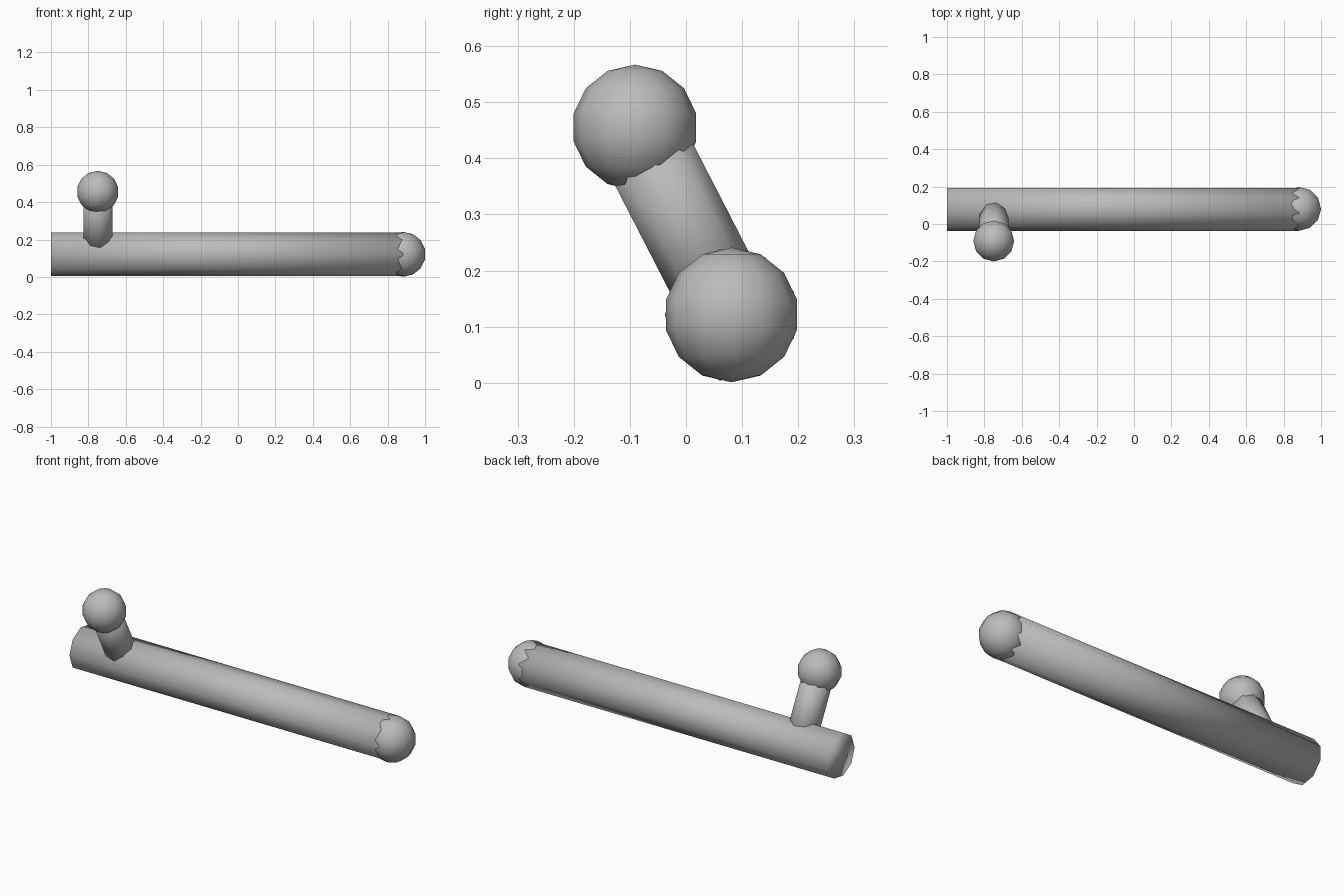
import bpy, bmesh, math
from mathutils import Vector

cube = bpy.data.objects.get("Cube")
if cube:
    bpy.data.objects.remove(cube, do_unlink=True)

grey = bpy.data.materials.new("plain_grey")
grey.use_nodes = True
grey.diffuse_color = (0.5, 0.5, 0.5, 1)
grey.node_tree.nodes["Principled BSDF"].inputs["Base Color"].default_value = (0.5, 0.5, 0.5, 1)


def finish(name, bm):
    bmesh.ops.recalc_face_normals(bm, faces=bm.faces)
    for face in bm.faces:
        face.smooth = True
    mesh = bpy.data.meshes.new(name)
    bm.to_mesh(mesh)
    bm.free()
    mesh.materials.append(grey)
    obj = bpy.data.objects.new(name, mesh)
    bpy.context.collection.objects.link(obj)
    return obj


def ball(name, centre, radius):
    bm = bmesh.new()
    bmesh.ops.create_uvsphere(bm, u_segments=12, v_segments=7, radius=radius)
    finish(name, bm).location = centre


def rod(name, start, end, radius, first_corner, sides=9):
    """Capped prism between two points, one corner facing first_corner."""
    bm = bmesh.new()
    u = Vector(first_corner)
    w = (end - start).normalized().cross(u)
    angles = [2 * math.pi * i / sides for i in range(sides)]
    ring = [bm.verts.new(start + radius * (u * math.cos(a) + w * math.sin(a)))
            for a in angles]
    base = bm.faces.new(ring)
    top = bmesh.ops.extrude_face_region(bm, geom=[base], use_keep_orig=True)["geom"]
    moved = [g for g in top if isinstance(g, bmesh.types.BMVert)]
    bmesh.ops.translate(bm, verts=moved, vec=end - start)
    finish(name, bm)


# Long bar with its rounded end
bar_end = Vector((0.883, 0.081, 0.121))
bar_start = Vector((-1, 0.081, 0.121))
rod("long_bar", bar_start, bar_end, 0.119, (0, -1, 0))
ball("bar_end_ball", bar_end, 0.12)

# Leaning post and knob
knob = Vector((-0.75, -0.091, 0.455))
rod("post", Vector((-0.75, 0.081, 0.121)), knob, 0.08, (1, 0, 0))
ball("knob", knob, 0.112)
